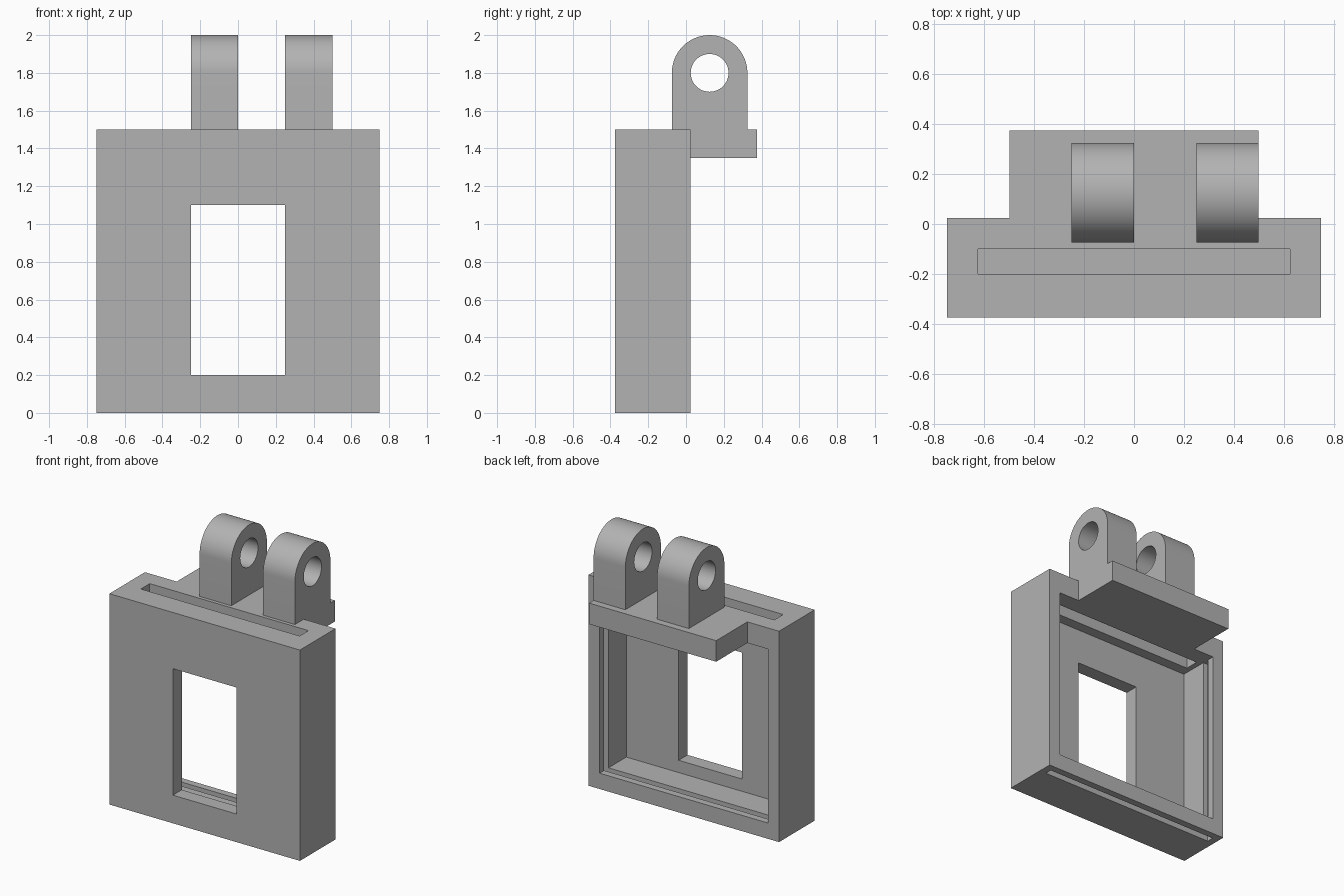
import bpy
import bmesh
from math import pi, cos, sin, radians
from mathutils import Matrix

cube = bpy.data.objects.get("Cube")
if cube:
    bpy.data.objects.remove(cube, do_unlink=True)

GREY = (0.45, 0.45, 0.45, 1.0)
grey = bpy.data.materials.new("plain grey")
grey.use_nodes = True
grey.diffuse_color = GREY
grey.node_tree.nodes["Principled BSDF"].inputs["Base Color"].default_value = GREY


def finish(name, bm):
    """Turn a bmesh into a grey object."""
    bmesh.ops.recalc_face_normals(bm, faces=bm.faces)
    mesh = bpy.data.meshes.new(name)
    bm.to_mesh(mesh)
    bm.free()
    mesh.materials.append(grey)
    obj = bpy.data.objects.new(name, mesh)
    bpy.context.collection.objects.link(obj)
    return obj


def box(name, x, y, z):
    """Box from (low, high) ranges on each axis."""
    bm = bmesh.new()
    bmesh.ops.create_cube(bm, size=1)
    for v in bm.verts:
        v.co = [r[0] if c < 0 else r[1] for c, r in zip(v.co, (x, y, z))]
    return finish(name, bm)


def cut(target, cutter):
    """Subtract the cutter from the target and discard it."""
    cutter.hide_render = True
    mod = target.modifiers.new("cut", 'BOOLEAN')
    mod.operation = 'DIFFERENCE'
    mod.solver = 'EXACT'
    mod.object = cutter
    bpy.context.view_layer.objects.active = target
    bpy.ops.object.modifier_apply(modifier=mod.name)
    bpy.data.objects.remove(cutter, do_unlink=True)


FRONT, BACK = -0.375, 0.025
FLOOR, CEILING, TOP = 0.1125, 1.35, 1.5

# Housing: block hollowed from the back, with a window in its front wall
housing = box("housing", (-0.75, 0.75), (FRONT, BACK), (0, TOP))
cut(housing, box("cavity_cutter", (-0.6625, 0.6625), (-0.275, 0.2), (FLOOR, CEILING)))
cut(housing, box("window_cutter", (-0.25, 0.25), (-0.6, -0.2), (0.2, 1.1)))

# Slot through the top wall, and a cover groove open at the bottom
cut(housing, box("top_slot_cutter", (-0.625, 0.625), (-0.2, -0.1), (1.2, 1.7)))
cut(housing, box("groove_cutter", (-0.7, 0.7), (-0.075, -0.025), (-0.2, CEILING)))

# Shelf behind the top edge
box("hinge_shelf", (-0.5, 0.5), (BACK, 0.375), (CEILING, TOP))


# Round-topped hinge lugs, each with a pin hole
def lug(name, x0, x1, y=0.125, z=1.8, radius=0.2, hole=0.1, steps=32):
    arc = [(y + radius * cos(pi * i / steps), z + radius * sin(pi * i / steps))
           for i in range(steps + 1)]
    outline = [(y + radius, TOP)] + arc + [(y - radius, TOP)]
    bm = bmesh.new()
    face = bm.faces.new([bm.verts.new((x0, py, pz)) for py, pz in outline])
    side = bmesh.ops.extrude_face_region(bm, geom=[face])["geom"]
    bmesh.ops.translate(bm, vec=(x1 - x0, 0, 0),
                        verts=[g for g in side if isinstance(g, bmesh.types.BMVert)])
    obj = finish(name, bm)

    pin = bmesh.new()
    bmesh.ops.create_cone(
        pin, cap_ends=True, segments=48, radius1=hole, radius2=hole, depth=1,
        matrix=Matrix.Translation(((x0 + x1) / 2, y, z)) @ Matrix.Rotation(pi / 2, 4, 'Y'))
    cut(obj, finish("pin_hole_cutter", pin))

    bpy.ops.object.select_all(action='DESELECT')
    obj.select_set(True)
    bpy.context.view_layer.objects.active = obj
    bpy.ops.object.shade_smooth_by_angle(angle=radians(30))


lug("hinge_lug_right", -0.25, 0)
lug("hinge_lug_left", 0.25, 0.5)
